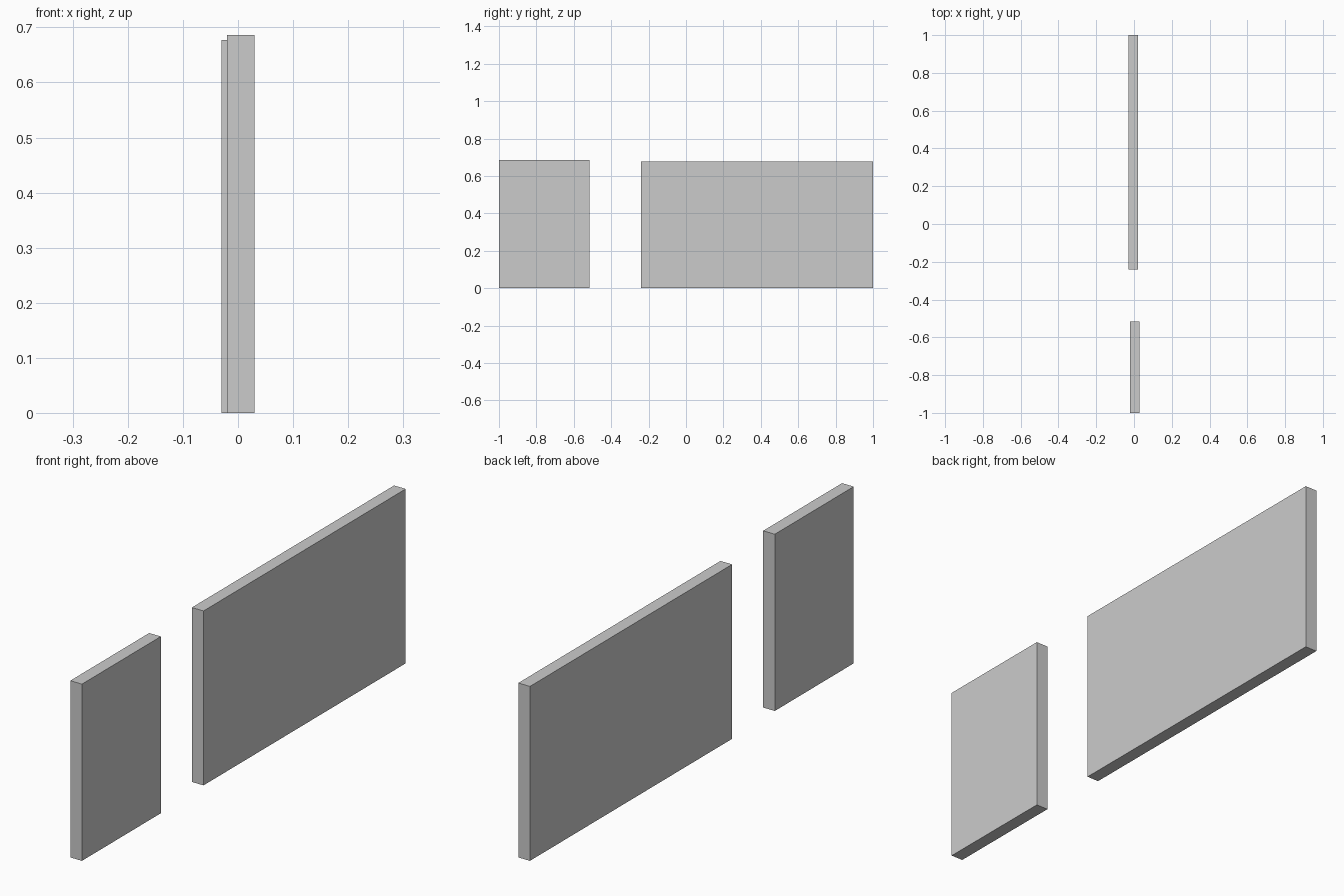
import bpy

if "Cube" in bpy.data.objects:
    bpy.data.objects.remove(bpy.data.objects["Cube"])


def panel(name, x, y, z):
    """Box spanning the given (min, max) ranges."""
    spans = (x, y, z)
    bpy.ops.mesh.primitive_cube_add(size=1, location=[(a + b) / 2 for a, b in spans])
    ob = bpy.context.object
    ob.name = name
    ob.scale = [b - a for a, b in spans]
    bpy.ops.object.transform_apply(location=False, rotation=False, scale=True)
    return ob


# Short front panel, slightly taller and offset to the right
panel("short_panel", (-0.020, 0.030), (-1.0, -0.516), (0.0, 0.686))

# Long rear panel, slightly lower and offset to the left
panel("long_panel", (-0.030, 0.020), (-0.240, 1.0), (0.0, 0.677))
